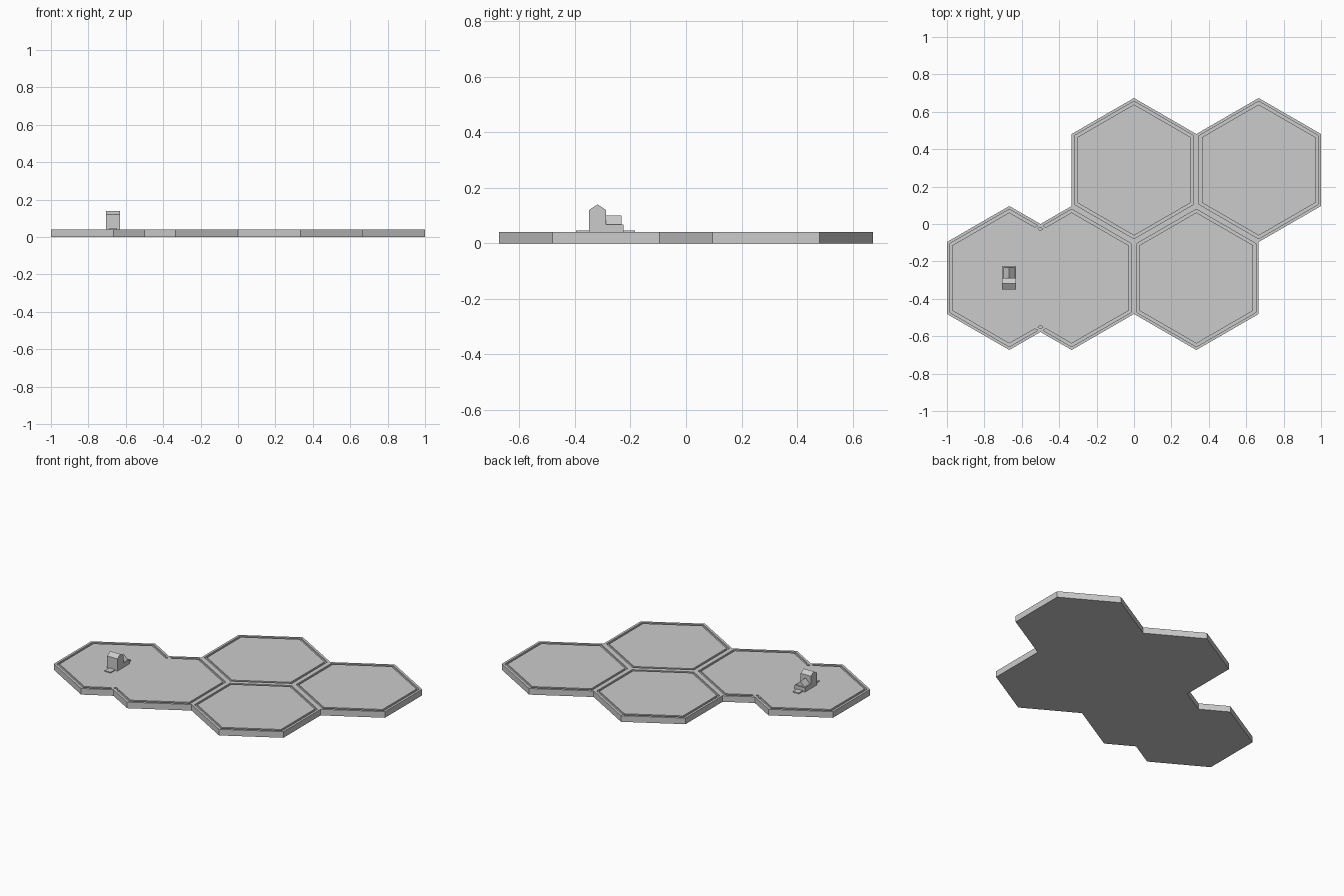
import bpy, bmesh, math

if "Cube" in bpy.data.objects:
    bpy.data.objects.remove(bpy.data.objects["Cube"])

W = 1 / 3                      # half width of a hexagon, flat to flat
ROW = W * math.sqrt(3) / 2     # y offset of each row
TOP = 0.04                     # tile thickness


def finish(name, bm):
    bmesh.ops.recalc_face_normals(bm, faces=bm.faces)
    mesh = bpy.data.meshes.new(name)
    bm.to_mesh(mesh)
    bm.free()
    obj = bpy.data.objects.new(name, mesh)
    bpy.context.collection.objects.link(obj)
    return obj


def hex_tile(name, cx, cy):
    # stacked rings: outer wall, rim, groove, raised plate
    bm = bmesh.new()
    profile = [(0, 0), (0, TOP), (0.015, TOP), (0.015, TOP - 0.01),
               (0.03, TOP - 0.01), (0.03, TOP)]
    rings = []
    for inset, z in profile:
        r = (W - inset) * 2 / math.sqrt(3)
        angles = [math.radians(30 + 60 * i) for i in range(6)]
        rings.append([bm.verts.new((cx + r * math.cos(a), cy + r * math.sin(a), z))
                      for a in angles])
    for lo, hi in zip(rings, rings[1:]):
        for i in range(6):
            j = (i + 1) % 6
            bm.faces.new((lo[i], lo[j], hi[j], hi[i]))
    bm.faces.new(rings[0])
    bm.faces.new(rings[-1])
    return finish(name, bm)


def prism(name, profile, axis, start, end):
    # extrude a (horizontal, z) profile along x or y
    bm = bmesh.new()
    ends = []
    for t in (start, end):
        ends.append([bm.verts.new((t, p, z) if axis == 'x' else (p, t, z))
                     for p, z in profile])
    n = len(profile)
    for i in range(n):
        j = (i + 1) % n
        bm.faces.new((ends[0][i], ends[0][j], ends[1][j], ends[1][i]))
    bm.faces.new(ends[0])
    bm.faces.new(ends[1])
    return finish(name, bm)


def rect(a, b, z0, z1):
    return [(a, z0), (b, z0), (b, z1), (a, z1)]


# Tiles; the two at the left overlap by half a tile
for name, col, side in [("tile_left", -2, -1), ("tile_left_overlap", -1, -1),
                        ("tile_front_right", 1, -1), ("tile_back", 0, 1),
                        ("tile_back_right", 2, 1)]:
    hex_tile(name, col * W, side * ROW)

# Main house with its ridge along x
prism("house_body", [(-0.349, TOP), (-0.288, TOP), (-0.288, 0.12),
                     (-0.318, 0.14), (-0.349, 0.12)], 'x', -0.705, -0.631)

# Rear annex: low box with a gable roof along y
prism("annex_base", rect(-0.288, -0.225, TOP, 0.068), 'x', -0.705, -0.631)
prism("annex_roof", [(-0.697, 0.068), (-0.637, 0.068), (-0.667, 0.1)],
      'y', -0.288, -0.232)

# Thin path running out at front and back
prism("path", rect(-0.69, -0.647, TOP, 0.046), 'y', -0.396, -0.183)
